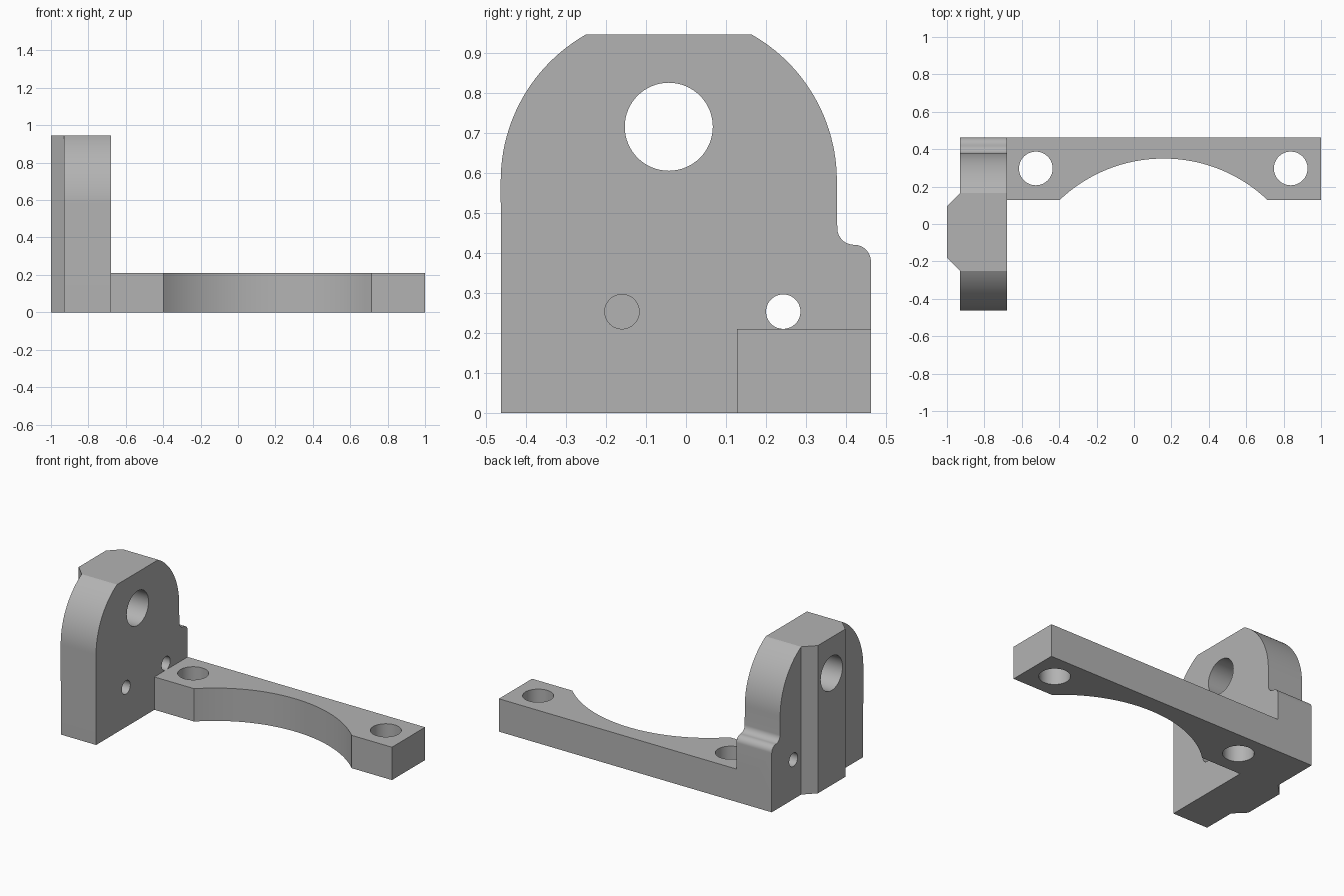
import bpy, bmesh
from math import radians, cos, sin, sqrt, atan2, degrees
from mathutils import Vector

cube = bpy.data.objects.get("Cube")
if cube:
    bpy.data.objects.remove(cube, do_unlink=True)

grey = bpy.data.materials.new("plain grey")
grey.use_nodes = True
colour = (0.45, 0.45, 0.45, 1)
grey.diffuse_color = colour
grey.node_tree.nodes["Principled BSDF"].inputs["Base Color"].default_value = colour


def arc(cu, cv, r, start, end, n):
    """Points on an arc, angles in degrees."""
    angles = [radians(start + (end - start) * i / n) for i in range(n + 1)]
    return [(cu + r * cos(a), cv + r * sin(a)) for a in angles]


def circle(cu, cv, r, n=64):
    return arc(cu, cv, r, 0, 360, n)[:-1]


def extrude(name, profile, axis, low, high):
    """Solid from a profile in YZ (axis x) or XY (axis z)."""
    if axis == "x":
        place = lambda u, v: Vector((low, u, v))
        step = Vector((high - low, 0, 0))
    else:
        place = lambda u, v: Vector((u, v, low))
        step = Vector((0, 0, high - low))
    bm = bmesh.new()
    face = bm.faces.new([bm.verts.new(place(u, v)) for u, v in profile])
    out = bmesh.ops.extrude_face_region(bm, geom=[face])
    moved = [g for g in out["geom"] if isinstance(g, bmesh.types.BMVert)]
    bmesh.ops.translate(bm, verts=moved, vec=step)
    bmesh.ops.recalc_face_normals(bm, faces=bm.faces)
    mesh = bpy.data.meshes.new(name)
    bm.to_mesh(mesh)
    bm.free()
    mesh.materials.append(grey)
    obj = bpy.data.objects.new(name, mesh)
    bpy.context.collection.objects.link(obj)
    return obj


def combine(body, tool, operation):
    """Apply a boolean and discard the tool."""
    mod = body.modifiers.new("combine", "BOOLEAN")
    mod.operation = operation
    mod.solver = "EXACT"
    mod.object = tool
    bpy.context.view_layer.objects.active = body
    bpy.ops.object.modifier_apply(modifier=mod.name)
    bpy.data.objects.remove(tool, do_unlink=True)


back, top = 0.462, 0.945
plate_out, plate_in = -0.93, -0.68

# Upright plate: truncated round head with a small step at the back
mid, spring, r = -0.043, 0.58, 0.42
cut = degrees(atan2(top - spring, sqrt(r * r - (top - spring) ** 2)))
fillet = 0.042
step_y = back - fillet
profile = [(-back, 0), (back, 0)]
profile += arc(step_y, 0.378, fillet, 0, 90, 12)
profile += arc(step_y, 0.462, fillet, 270, 180, 12)[1:]
profile += arc(mid, spring, r, 0, cut, 24)
profile += arc(mid, spring, r, 180 - cut, 180, 24)
bracket = extrude("bracket", profile, "x", plate_out, plate_in)

# Chamfered rib up the outer face of the plate
half = sqrt(r * r - (top - spring) ** 2)
rib = [(-0.85, mid - half), (-0.85, mid + half), (plate_out, mid + half),
       (-1, mid + half - 0.07), (-1, mid - half + 0.07), (plate_out, mid - half)]
combine(bracket, extrude("rib", rib, "z", 0, top), "UNION")

# Foot bar with a shallow curved recess in its front
front, cx, cy, big = 0.127, 0.158, -0.457, 0.807
a = degrees(atan2(front - cy, sqrt(big ** 2 - (front - cy) ** 2)))
bar = [(-0.8, front)] + arc(cx, cy, big, 180 - a, a, 48)
bar += [(1, front), (1, back), (-0.8, back)]
combine(bracket, extrude("foot_bar", bar, "z", 0, 0.21), "UNION")

# Holes: large bore, through hole, blind hole, two bar holes
holes = [
    (circle(mid, 0.715, 0.11), "x", -1.1, -0.5),
    (circle(0.243, 0.253, 0.043), "x", -1.1, -0.5),
    (circle(-0.16, 0.253, 0.043), "x", plate_out, -0.5),
    (circle(-0.525, 0.297, 0.09), "z", -0.1, 0.4),
    (circle(0.838, 0.297, 0.09), "z", -0.1, 0.4),
]
for hole in holes:
    combine(bracket, extrude("hole_cutter", *hole), "DIFFERENCE")

# Smooth curves, sharp edges
bpy.ops.object.select_all(action="DESELECT")
bracket.select_set(True)
bpy.context.view_layer.objects.active = bracket
bpy.ops.object.shade_smooth_by_angle(angle=radians(25))
